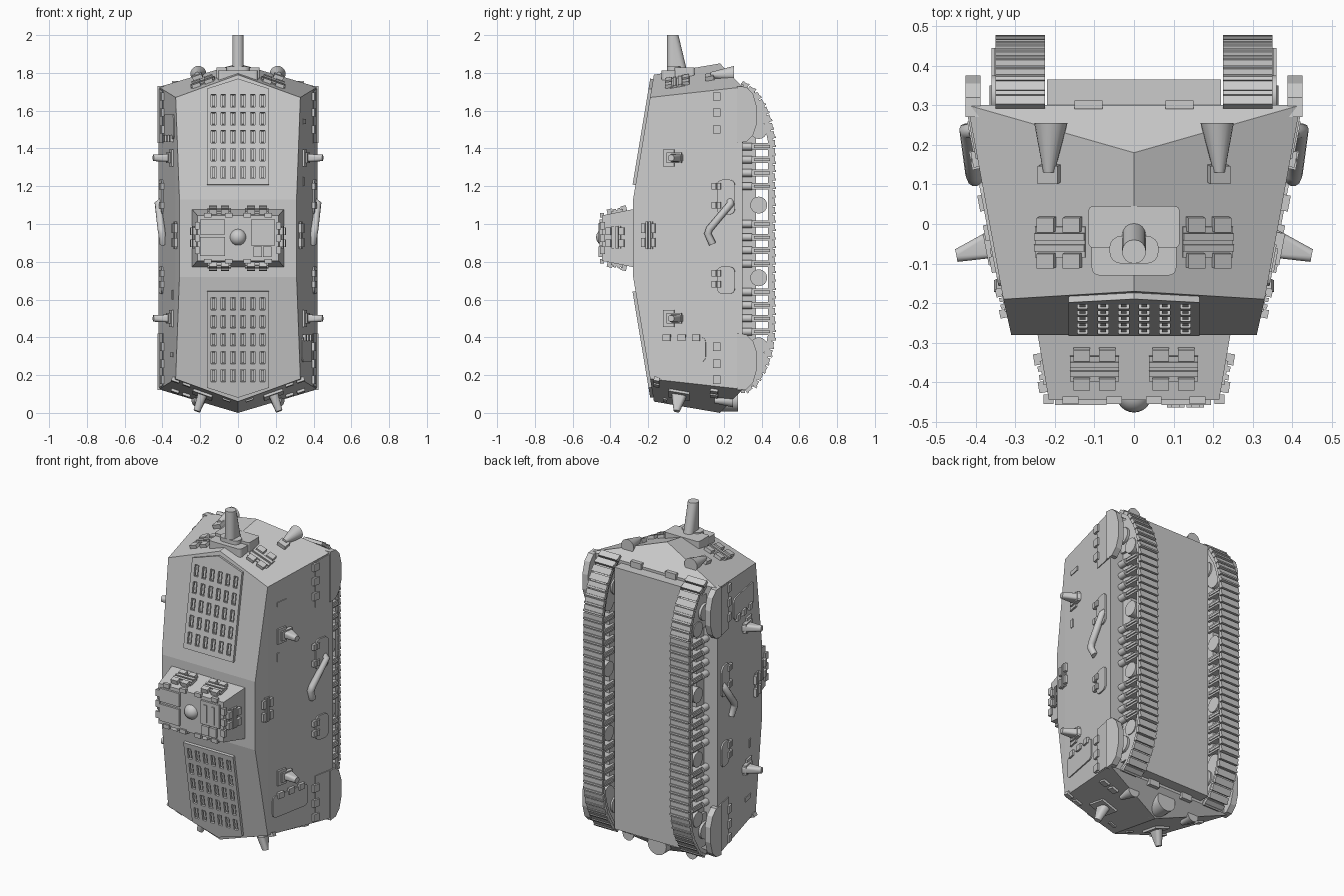
import bpy, bmesh, math
from mathutils import Vector, Matrix

if "Cube" in bpy.data.objects:
    bpy.data.objects.remove(bpy.data.objects["Cube"])

H = 1.85                                   # hull length, mirrored end to end
ONE, X, Z = [(1, 1)], [(1, 1), (-1, 1)], [(1, 1), (1, -1)]
XZ, ROT, BOT = X + [(1, -1), (-1, -1)], [(1, 1), (-1, -1)], [(1, -1), (-1, -1)]
parts = {}


def frame(o, u, v):
    u, v = Vector(u), Vector(v)
    n = u.cross(v).normalized()
    m = Matrix((u, v, n)).transposed().to_4x4()
    m.translation = o
    return m


def prism(name, F, pts, d0, d1, sym=ONE, top=None):
    """Extrude a 2D outline along the frame normal, with optional other end outline."""
    bm = parts.setdefault(name, bmesh.new())
    for sx, sz in sym:
        def put(p, d):
            w = F @ Vector((p[0], p[1], d))
            return bm.verts.new((w.x * sx, w.y, w.z if sz > 0 else H - w.z))
        a = [put(p, d0) for p in pts]
        b = [put(p, d1) for p in (top or pts)]
        bm.faces.new(a)
        bm.faces.new(b)
        for i in range(len(a)):
            j = (i + 1) % len(a)
            bm.faces.new((a[i], a[j], b[j], b[i]))


def rect(u0, u1, v0, v1, r=0.0):
    if not r:
        return [(u0, v0), (u1, v0), (u1, v1), (u0, v1)]
    out = []
    for cx, cy, a0 in ((u1 - r, v1 - r, 0), (u0 + r, v1 - r, 90), (u0 + r, v0 + r, 180), (u1 - r, v0 + r, 270)):
        for k in range(5):
            a = math.radians(a0 + k * 22.5)
            out.append((cx + r * math.cos(a), cy + r * math.sin(a)))
    return out


def circ(u, v, r, n=20):
    return [(u + r * math.cos(2 * math.pi * i / n), v + r * math.sin(2 * math.pi * i / n)) for i in range(n)]


# Frames on the main surfaces
SIDE = frame((.362, 0, 0), (.19, 1, 0), (0, 0, 1))
NOSE = frame((0, 0, 1.819), (1, 0, -.354), (0, 1, .171))
DECK = frame((0, -.4687, 0), (1, 0, 0), (0, .167, 1))
FRONT = frame((0, 0, 0), (1, 0, 0), (0, 0, 1))
OUT = frame((0, 0, 0), (0, 1, 0), (0, 0, 1))
UP = frame((0, 0, 0), (1, 0, 0), (0, 1, 0))
BACK = frame((0, 0, 0), (0, 0, 1), (1, 0, 0))
CUP_TOP = frame((0, 0, 1.152), (1, 0, 0), (0, 1, .23))
CUP_SIDE = frame((.291, 0, 0), (.17, 1, 0), (0, 0, 1))

# Armoured hull: convex body with pointed ends
bm = parts["hull"] = bmesh.new()
for z in (lambda t: t, lambda t: H - t):
    for p in ((0, .18, 1.85), (0, -.17, 1.79)):
        bm.verts.new((p[0], p[1], z(p[2])))
    for s in (1, -1):
        for p in ((.33, -.19, 1.67), (.42, .3, 1.725), (.31, -.28, 1.13)):
            bm.verts.new((s * p[0], p[1], z(p[2])))
bmesh.ops.convex_hull(bm, input=bm.verts[:])
bmesh.ops.dissolve_limit(bm, angle_limit=.03, verts=bm.verts[:], edges=bm.edges[:])

# Belly plate between the tracks, with end hinges
prism("belly", OUT, [(.28, .14), (.365, .14), (.365, 1.71), (.28, 1.71)], -.22, .22)
prism("belly_hinge", UP, rect(.08, .15, .29, .312), 1.69, 1.745, XZ)

# Roof grilles with recessed slots
prism("roof_grille", DECK, [(-.165, 1.206), (.165, 1.206), (.165, 1.714), (0, 1.767), (-.165, 1.714)], -.01, .016, Z)
for c in range(6):
    for r in range(5):
        u, v = -.13 + c * .052, 1.27 + r * .095
        prism("slot_cutter", DECK, rect(u - .013, u + .013, v - .033, v + .033), .003, .04, Z)
        prism("grille_louvre", DECK, rect(u - .007, u + .007, v - .028, v + .028), 0, .012, Z)

# Roof cupola
prism("cupola", FRONT, rect(-.245, .245, .77, 1.08), .27, .445, ONE, rect(-.215, .215, .805, 1.045))
for r in (rect(-.2, -.07, .945, 1.025), rect(-.2, -.07, .83, .93), rect(.07, .195, .885, 1.025)):
    prism("cupola_hatch", FRONT, r, .44, .457)
for u in (.105, .155):
    prism("cupola_hatch", FRONT, rect(u - .01, u + .01, .9, 1.005), .44, .463)
    prism("cupola_latch", FRONT, rect(u - .022, u + .022, .825, .88), .44, .463)
for u in (-.16, -.05, .05, .16):
    for v in (.803, 1.047):
        prism("cupola_hinge", FRONT, rect(u - .02, u + .02, v - .012, v + .012), .435, .455)
for v in (.86, .925, .99):
    prism("cupola_hinge", FRONT, rect(.203, .228, v - .02, v + .02), .43, .455, X)
bm = parts["cupola_dome"] = bmesh.new()
bmesh.ops.create_uvsphere(bm, u_segments=24, v_segments=12, radius=.045,
                          matrix=Matrix.Translation((0, -.431, .93)))


# Vision ports: slit bar with four flap blocks
def port(F, u, v, a, b, sym, upright=False):
    def blk(p0, p1, q0, q1, h):
        r = rect(v + p0, v + p1, u + q0, u + q1) if upright else rect(u + p0, u + p1, v + q0, v + q1)
        prism("vision_port", F, [(q, p) for p, q in r] if upright else r, -.01, h, sym)
    blk(-a, a, -b * .35, -b * .08, .014)
    blk(-a, a, b * .08, b * .35, .014)
    blk(-a, a, -b * .6, b * .6, .006)
    for s in (-1, 1):
        for t in (-.5, .5):
            blk(s * a * .52 - a * .34, s * a * .52 + a * .34, b * t * 1.4 - b * .28, b * t * 1.4 + b * .28, .02)


port(NOSE, .185, -.045, .063, .065, X)
port(CUP_TOP, .1, -.365, .062, .052, XZ)
port(CUP_SIDE, -.375, .93, .06, .05, X, True)
port(SIDE, -.198, .94, .072, .038, X, True)

# Main gun, mantlet and shield on the upper nose
prism("gun_mantlet", UP, rect(-.115, .115, -.06, .045, .012), 1.74, 1.828)
prism("gun_shield", UP, rect(-.107, .107, -.13, -.005, .02), 1.74, 1.812)
prism("gun_cradle", UP, rect(-.062, .062, -.1, -.03, .03), 1.78, 1.835)
prism("main_gun", UP, rect(-.03, .03, -.1, .015, .029), 1.77, 2.0, ONE, rect(-.03, .03, -.1, -.04, .029))

# Machine guns on the sides and the lower nose
for v in (1.35,):
    prism("side_gun_mount", SIDE, rect(-.12, -.06, v - .045, v + .045), -.01, .014, XZ)
    prism("side_gun_mount", SIDE, rect(-.1, -.02, v - .028, v + .028), -.01, .024, XZ)
    prism("side_gun", SIDE, rect(-.085, -.01, v - .022, v + .022, .01), -.01, .1, XZ,
          rect(-.077, -.045, v - .017, v + .017, .015))
prism("nose_gun_mount", NOSE, rect(.135, .235, -.09, .02), -.01, .014, BOT)
prism("nose_gun", NOSE, rect(.16, .21, -.08, .01, .02), -.01, .1, BOT, rect(.168, .202, -.05, -.018, .015))
for u in (.27, .33):
    prism("nose_block", NOSE, rect(u - .02, u + .02, -.17, -.14), -.01, .012, BOT)
    prism("nose_block", NOSE, rect(u - .02, u + .02, .13, .17), -.01, .016, BOT)
prism("nose_block", NOSE, rect(.04, .08, -.12, -.1), -.01, .008, BOT)

# Horn shaped lamps above, round exhaust fitting below
LAMP = frame((0, 0, 0), (0, 0, 1), (1, 0, 0))
prism("lamp", LAMP, circ(1.79, .215, .014), .13, .255, X, circ(1.795, .21, .042))
prism("lamp_base", NOSE, rect(.185, .235, .105, .15), -.01, .025, X)
prism("lower_lamp", LAMP, circ(1.785, .215, .014), .15, .25, BOT, circ(1.785, .21, .036))
prism("tail_fitting", BACK, circ(.07, 0, .062, 28), .15, .275)

# Side hatches, hinges and slits
for v0, v1 in ((1.05, 1.235), (.63, .775)):
    prism("side_hatch", SIDE, rect(.165, .26, v0, v1, .03), -.01, .01, X)
    for v in (v0 + .05, v1 - .035):
        prism("side_hinge", SIDE, rect(.14, .162, v - .017, v + .017), -.01, .02, X)
        prism("side_hinge", SIDE, rect(.167, .187, v - .017, v + .017), -.01, .02, X)
prism("side_door", SIDE, rect(-.155, .105, H - .4, H - .27, .025), -.01, .01, [(-1, 1), (1, -1)])
for u in (-.1, -.02, .055):
    prism("side_door_hinge", SIDE, rect(u - .02, u + .02, H - .415, H - .38), -.01, .02, [(-1, 1), (1, -1)])
prism("side_slit", SIDE, rect(-.12, -.05, 1.53, 1.555), -.01, .008, ROT)
prism("side_slit", SIDE, rect(-.12, -.1, 1.2, 1.25), -.01, .008, ROT)

# Track end guards with hinges
prism("end_guard", OUT, [(.27, 1.43), (.32, 1.435), (.355, 1.47), (.375, 1.53), (.375, 1.62), (.355, 1.69), (.32, 1.725),
                         (.27, 1.73)], .388, .425, XZ)
prism("end_guard_plate", SIDE, [(.165, 1.43), (.3, 1.43), (.3, 1.72), (.165, 1.705)], -.01, .006, XZ)
for v in (1.5, 1.59, 1.675):
    prism("end_guard_hinge", SIDE, rect(.145, .185, v - .022, v + .022), -.01, .016, XZ)

# Tracks: belt, shoes along the path, end wheels and frame
path = [(.31, 1.735), (.365, 1.695), (.415, 1.61), (.44, 1.54), (.458, 1.45)]
path += [(y, H - z) for y, z in reversed(path)]
inner = [(y - .025, H / 2 + (z - H / 2) * .985) for y, z in path]
prism("track_belt", OUT, path + inner[::-1], .235, .345, X)
carry, pitch = 0.0, .0445
for p, q in zip(path, path[1:]):
    p, q = Vector((0, *p)), Vector((0, *q))
    d = (q - p).normalized()
    while carry < (q - p).length:
        c = p + d * carry
        F = frame(c, (1, 0, 0), d)
        n = F.to_3x3() @ Vector((0, 0, 1))
        s = 1 if n.y > 0 else -1
        prism("track_shoe", F, rect(.225, .35, -.019, .019), -.004 * s, .014 * s, X)
        prism("track_shoe", F, rect(.225, .35, .008, .019), .01 * s, .019 * s, X)
        carry += pitch
    carry -= (q - p).length
prism("track_frame", OUT, rect(.28, .37, .25, 1.6), .25, .33, X)
prism("end_wheel", OUT, circ(.325, 1.58, .1, 24), .24, .345, XZ)
prism("end_wheel_hub", OUT, circ(.325, 1.58, .05), .23, .36, XZ)
for base in (.43, .79, 1.2):
    for i in range(4):
        v = base + i * .07
        prism("bogie_link", OUT, rect(.34, .445, v - .018, v + .018), .235, .352, X)
        prism("bogie_link", OUT, rect(.36, .445, v - .007, v + .007), .23, .36, X)
        F = frame((.345, 0, v), (0, 0, 1), (1, 0, 0))
        prism("bogie_spring", F, circ(0, 0, .02, 12), .29, .35, X)
for v in (.715, 1.1, .355, 1.495):
    prism("bogie_wheel", OUT, circ(.385, v, .045, 16), .24, .35, X)

# Cut grille slots, then emit meshes
objs = {}
for name, bm in parts.items():
    bmesh.ops.recalc_face_normals(bm, faces=bm.faces[:])
    me = bpy.data.meshes.new(name)
    bm.to_mesh(me)
    bm.free()
    objs[name] = bpy.data.objects.new(name, me)
    bpy.context.collection.objects.link(objs[name])
cut = objs["slot_cutter"]
cut.hide_render = True
mod = objs["roof_grille"].modifiers.new("slots", 'BOOLEAN')
mod.object, mod.operation, mod.solver = cut, 'DIFFERENCE', 'EXACT'
bpy.context.view_layer.objects.active = objs["roof_grille"]
bpy.ops.object.modifier_apply(modifier="slots")
bpy.data.objects.remove(cut)

# Bent side pipes
for s, name in ((1, "right_pipe"), (-1, "left_pipe")):
    cu = bpy.data.curves.new(name, 'CURVE')
    cu.dimensions, cu.bevel_depth, cu.bevel_resolution, cu.use_fill_caps = '3D', .02, 3, True
    sp = cu.splines.new('POLY')
    pts = [(.405, .235, 1.12), (.423, .235, 1.105), (.406, .125, .975), (.402, .115, .95), (.395, .14, .895)]
    sp.points.add(len(pts) - 1)
    for pt, c in zip(sp.points, pts):
        pt.co = (c[0] * s, c[1], c[2], 1)
    objs[name] = bpy.data.objects.new(name, cu)
    bpy.context.collection.objects.link(objs[name])

# Smooth the round parts
bpy.ops.object.select_all(action='DESELECT')
for name in ("cupola_dome", "lamp", "lower_lamp", "tail_fitting", "main_gun", "side_gun", "nose_gun", "end_wheel",
             "gun_cradle", "bogie_spring", "bogie_wheel", "end_wheel_hub"):
    objs[name].select_set(True)
    bpy.context.view_layer.objects.active = objs[name]
bpy.ops.object.shade_smooth_by_angle(angle=math.radians(40))
